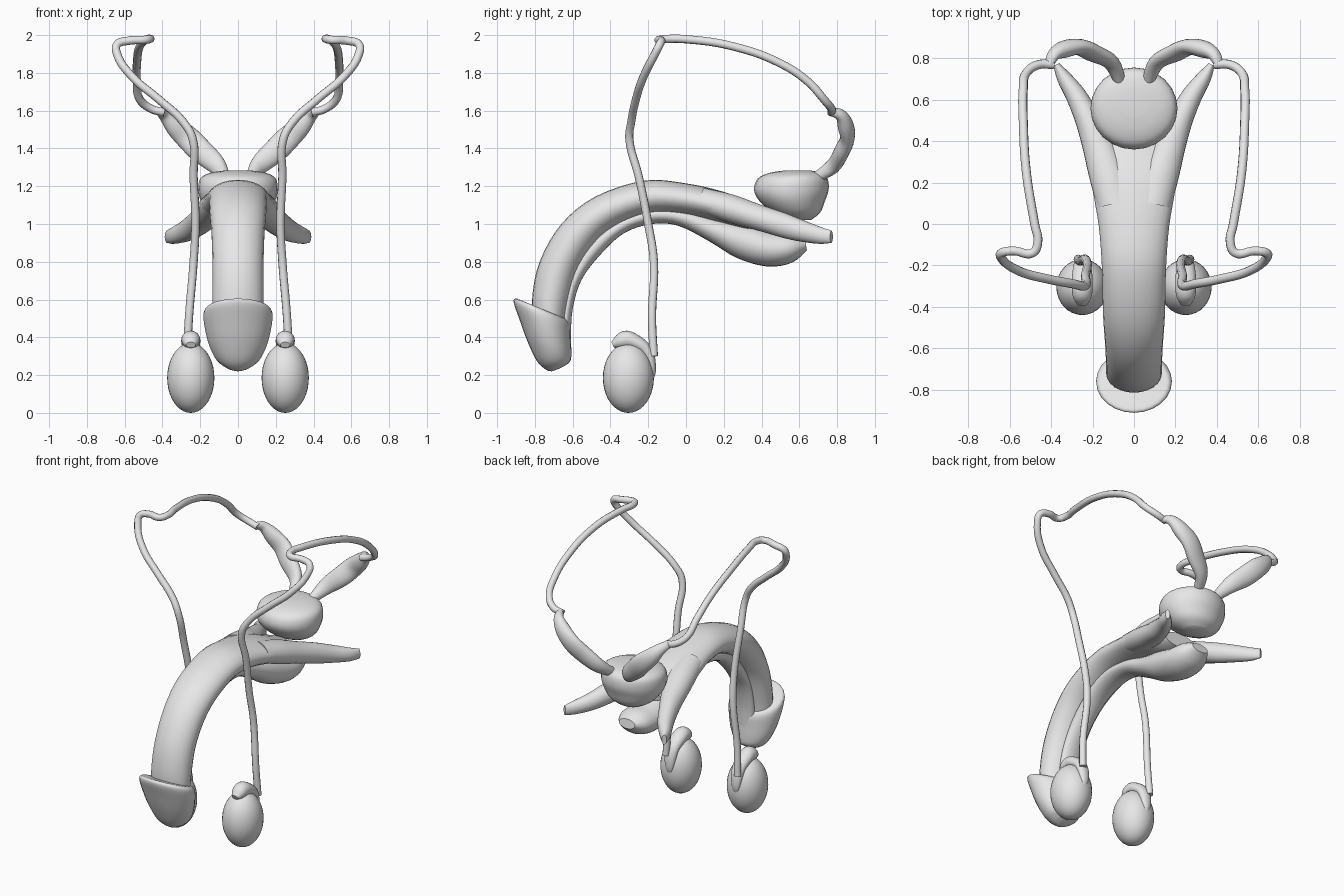
import bpy
import bmesh
import math
from mathutils import Vector, Matrix

default_cube = bpy.data.objects.get("Cube")
if default_cube:
    bpy.data.objects.remove(default_cube, do_unlink=True)

clay = bpy.data.materials.new("clay_grey")
clay.use_nodes = True
clay.diffuse_color = (0.8, 0.8, 0.8, 1)
clay.node_tree.nodes["Principled BSDF"].inputs["Base Color"].default_value = clay.diffuse_color


def finish(name, bm, mirrored):
    """Turn a bmesh into a smooth object, optionally mirrored across x."""
    bmesh.ops.recalc_face_normals(bm, faces=bm.faces)
    mesh = bpy.data.meshes.new(name)
    bm.to_mesh(mesh)
    bm.free()
    mesh.materials.append(clay)
    obj = bpy.data.objects.new(name, mesh)
    bpy.context.collection.objects.link(obj)
    if mirrored:
        obj.modifiers.new("mirror", 'MIRROR').use_mirror_merge = False
    bpy.ops.object.select_all(action='DESELECT')
    obj.select_set(True)
    bpy.context.view_layer.objects.active = obj
    bpy.ops.object.shade_smooth_by_angle(angle=math.radians(50))
    return obj


def smooth_rows(rows, steps=4):
    """Pass a smooth curve through rows of numbers."""
    result = []
    last = len(rows) - 1
    for i in range(last):
        window = zip(rows[max(i - 1, 0)], rows[i], rows[i + 1], rows[min(i + 2, last)])
        window = list(window)
        for s in range(steps):
            t = s / steps
            result.append([
                b + t * ((c - a) + t * ((2 * a - 5 * b + 4 * c - d) + t * (3 * b - a - 3 * c + d))) / 2
                for a, b, c, d in window])
    result.append(list(rows[last]))
    return result


def loft(name, rings, mirrored=False, sides=24):
    """Skin oval rings, each given by two opposite points and a half width."""
    rings = smooth_rows([(*a, *b, w) for a, b, w in rings])
    centres = [(Vector(r[:3]) + Vector(r[3:6])) / 2 for r in rings]
    bm = bmesh.new()
    loops = []
    for i, ring in enumerate(rings):
        half = (Vector(ring[:3]) - Vector(ring[3:6])) / 2
        tangent = centres[min(i + 1, len(rings) - 1)] - centres[max(i - 1, 0)]
        across = tangent.cross(half).normalized() * ring[6]
        angles = [math.tau * k / sides for k in range(sides)]
        loops.append([bm.verts.new(centres[i] + half * math.cos(t) + across * math.sin(t))
                      for t in angles])
    for lower, upper in zip(loops, loops[1:]):
        for k in range(sides):
            n = (k + 1) % sides
            bm.faces.new((lower[k], lower[n], upper[n], upper[k]))
    bm.faces.new(loops[0])
    bm.faces.new(loops[-1])
    return finish(name, bm, mirrored)


def profile_loft(name, rows, x=0, mirrored=False):
    """Loft from side-profile rows: outer y, z, inner y, z, half width."""
    return loft(name, [((x, y, z), (x, v, u), w) for y, z, v, u, w in rows], mirrored)


# Arched main shaft
profile_loft("shaft", [
    (-.8, .45, -.64, .42, .13), (-.815, .6, -.625, .55, .135),
    (-.775, .8, -.575, .74, .135), (-.66, 1, -.49, .88, .14),
    (-.48, 1.145, -.38, .98, .15), (-.22, 1.23, -.2, 1.05, .155),
    (0, 1.215, -.02, 1.05, .17), (.2, 1.17, .17, 1.01, .2),
    (.35, 1.11, .33, .97, .19), (.45, 1.07, .44, .98, .12)])

# Lower channel with a bulb at the back
profile_loft("lower_channel", [
    (-.68, .4, -.61, .4, .06), (-.66, .55, -.6, .55, .07),
    (-.62, .72, -.555, .7, .07), (-.53, .89, -.46, .83, .07),
    (-.37, 1.02, -.33, .95, .075), (-.2, 1.09, -.18, 1, .08),
    (0, 1.08, -.04, .99, .08), (.16, 1.03, .12, .91, .09),
    (.32, 1, .27, .82, .11), (.46, .96, .43, .775, .125),
    (.56, .95, .56, .795, .11), (.63, .92, .64, .86, .06)])

# Flared cap on the front end
profile_loft("front_cap", [
    (-.84, .575, -.64, .5, .13), (-.895, .605, -.625, .49, .165),
    (-.912, .585, -.612, .46, .183), (-.88, .49, -.61, .4, .175),
    (-.84, .38, -.607, .32, .15), (-.79, .275, -.612, .275, .11),
    (-.74, .228, -.64, .25, .06), (-.71, .22, -.67, .235, .02)])

# Rear legs that spread out from the shaft
legs = [(.09, .1, 1.19, 1.05, .09), (.13, .25, 1.155, 1, .09),
        (.18, .4, 1.1, .96, .075), (.23, .52, 1.06, .925, .06),
        (.28, .62, 1.02, .905, .05), (.34, .71, .985, .895, .035),
        (.375, .77, .965, .9, .015)]
loft("rear_legs", [((x, y, top), (x, y, low), w) for x, y, top, low, w in legs], True)

# Rounded gland above the rear legs
gland = [(1.02, .54, .66, .08), (1.06, .46, .71, .15), (1.12, .39, .735, .195),
         (1.18, .36, .755, .21), (1.24, .38, .75, .2), (1.27, .44, .72, .15),
         (1.283, .52, .66, .07)]
loft("rear_gland", [((0, y, z), (0, v, z), w) for z, y, v, w in gland])

# Flattened lobes rising from the gland
loft("rear_lobes", [
    ((.045, .69, 1.26), (.09, .69, 1.23), .03), ((.08, .78, 1.35), (.14, .78, 1.27), .035),
    ((.15, .83, 1.43), (.24, .82, 1.34), .04), ((.22, .86, 1.5), (.31, .85, 1.41), .038),
    ((.3, .85, 1.56), (.37, .84, 1.48), .042), ((.36, .82, 1.6), (.41, .82, 1.55), .03),
    ((.39, .77, 1.61), (.43, .77, 1.58), .02)], True)

# Hanging egg-shaped bodies
egg = bmesh.new()
place = Matrix.Translation((.25, -.305, .185)) @ Matrix.Diagonal((.125, .135, .185, 1))
bmesh.ops.create_uvsphere(egg, u_segments=32, v_segments=20, radius=1, matrix=place)
finish("hanging_eggs", egg, True)

# Curled caps over the eggs
profile_loft("egg_caps", [
    (-.395, .375, -.38, .345, .025), (-.36, .42, -.345, .34, .045),
    (-.31, .435, -.3, .34, .05), (-.25, .41, -.27, .33, .05),
    (-.195, .365, -.235, .31, .045), (-.165, .3, -.215, .27, .04),
    (-.16, .22, -.2, .22, .03), (-.175, .17, -.19, .17, .015)], .25, True)

# Long looping ducts from the eggs to the lobes
duct_path = [
    (.27, -.17, .3), (.26, -.18, .5), (.235, -.17, .8), (.225, -.2, 1), (.235, -.25, 1.25),
    (.24, -.3, 1.45), (.29, -.29, 1.54), (.42, -.265, 1.66), (.56, -.225, 1.78),
    (.64, -.165, 1.9), (.64, -.14, 1.95), (.58, -.13, 1.97), (.49, -.14, 1.975),
    (.465, -.09, 1.98), (.48, 0, 1.978), (.52, .25, 1.94), (.535, .5, 1.85),
    (.535, .65, 1.75), (.52, .73, 1.66), (.46, .77, 1.61), (.39, .77, 1.59)]
for side, mirror in (("left", 1), ("right", -1)):
    curve = bpy.data.curves.new(side + "_duct", 'CURVE')
    curve.dimensions = '3D'
    curve.bevel_depth = 0.022
    curve.bevel_resolution = 3
    curve.resolution_u = 6
    curve.use_fill_caps = True
    curve.materials.append(clay)
    spline = curve.splines.new('BEZIER')
    spline.bezier_points.add(len(duct_path) - 1)
    for point, (x, y, z) in zip(spline.bezier_points, duct_path):
        point.co = (x * mirror, y, z)
        point.handle_left_type = point.handle_right_type = 'AUTO'
    duct = bpy.data.objects.new(side + "_duct", curve)
    bpy.context.collection.objects.link(duct)
